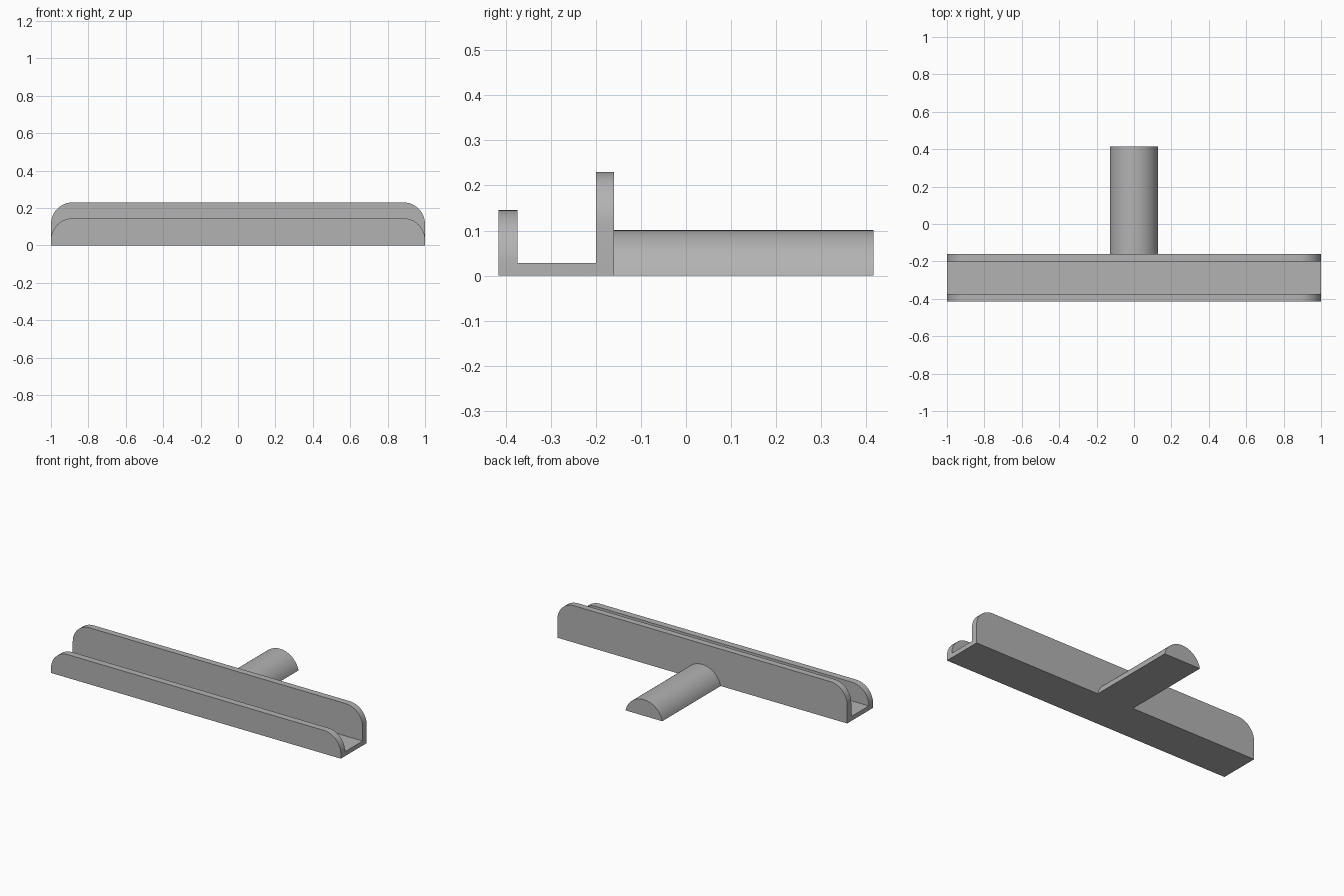
import bpy
import bmesh
import math
from mathutils import Vector

cube = bpy.data.objects.get("Cube")
if cube:
    bpy.data.objects.remove(cube, do_unlink=True)

# Single flat colour
grey = bpy.data.materials.new("plain_grey")
grey.use_nodes = True
colour = (0.45, 0.45, 0.45, 1)
grey.diffuse_color = colour
grey.node_tree.nodes["Principled BSDF"].inputs["Base Color"].default_value = colour


def extrude_profile(points, offset):
    """Closed prism made by sweeping a planar outline along an offset."""
    bm = bmesh.new()
    face = bm.faces.new([bm.verts.new(p) for p in points])
    swept = bmesh.ops.extrude_face_region(bm, geom=[face], use_keep_orig=True)
    moved = [g for g in swept["geom"] if isinstance(g, bmesh.types.BMVert)]
    bmesh.ops.translate(bm, verts=moved, vec=Vector(offset))
    bmesh.ops.recalc_face_normals(bm, faces=bm.faces[:])
    return bm


def finish(bm, name):
    mesh = bpy.data.meshes.new(name)
    bm.to_mesh(mesh)
    bm.free()
    mesh.materials.append(grey)
    obj = bpy.data.objects.new(name, mesh)
    bpy.context.collection.objects.link(obj)
    bpy.ops.object.select_all(action="DESELECT")
    obj.select_set(True)
    bpy.context.view_layer.objects.active = obj
    bpy.ops.object.shade_smooth_by_angle(angle=math.radians(30))
    return obj


# Channel: floor with a low front wall and a tall back wall
front, front_in, back_in, back = -0.415, -0.373, -0.2, -0.16
floor_z, front_z, back_z = 0.028, 0.145, 0.23
outline = [(front, 0), (back, 0), (back, back_z), (back_in, back_z),
           (back_in, floor_z), (front_in, floor_z),
           (front_in, front_z), (front, front_z)]
channel = extrude_profile([(-1, y, z) for y, z in outline], (2, 0, 0))

# Round the upper end corners of both walls
corners = [e for e in channel.edges
           if all(v.co.z > 0.1 for v in e.verts)
           and abs(e.verts[0].co.x - e.verts[1].co.x) < 0.01]
bmesh.ops.bevel(channel, geom=corners, offset=0.116, offset_type="OFFSET",
                segments=12, profile=0.5, affect="EDGES", clamp_overlap=False)
finish(channel, "channel")

# Handle: flat-bottomed round bar running back from the channel
half_width, height = 0.127, 0.101
radius = (half_width ** 2 + height ** 2) / (2 * height)
sweep = math.asin(half_width / radius)
steps = 24
arc = []
for i in range(steps + 1):
    a = sweep * (2 * i / steps - 1)
    arc.append((radius * math.sin(a), back, height - radius * (1 - math.cos(a))))
finish(extrude_profile(arc, (0, 0.415 - back, 0)), "handle")
